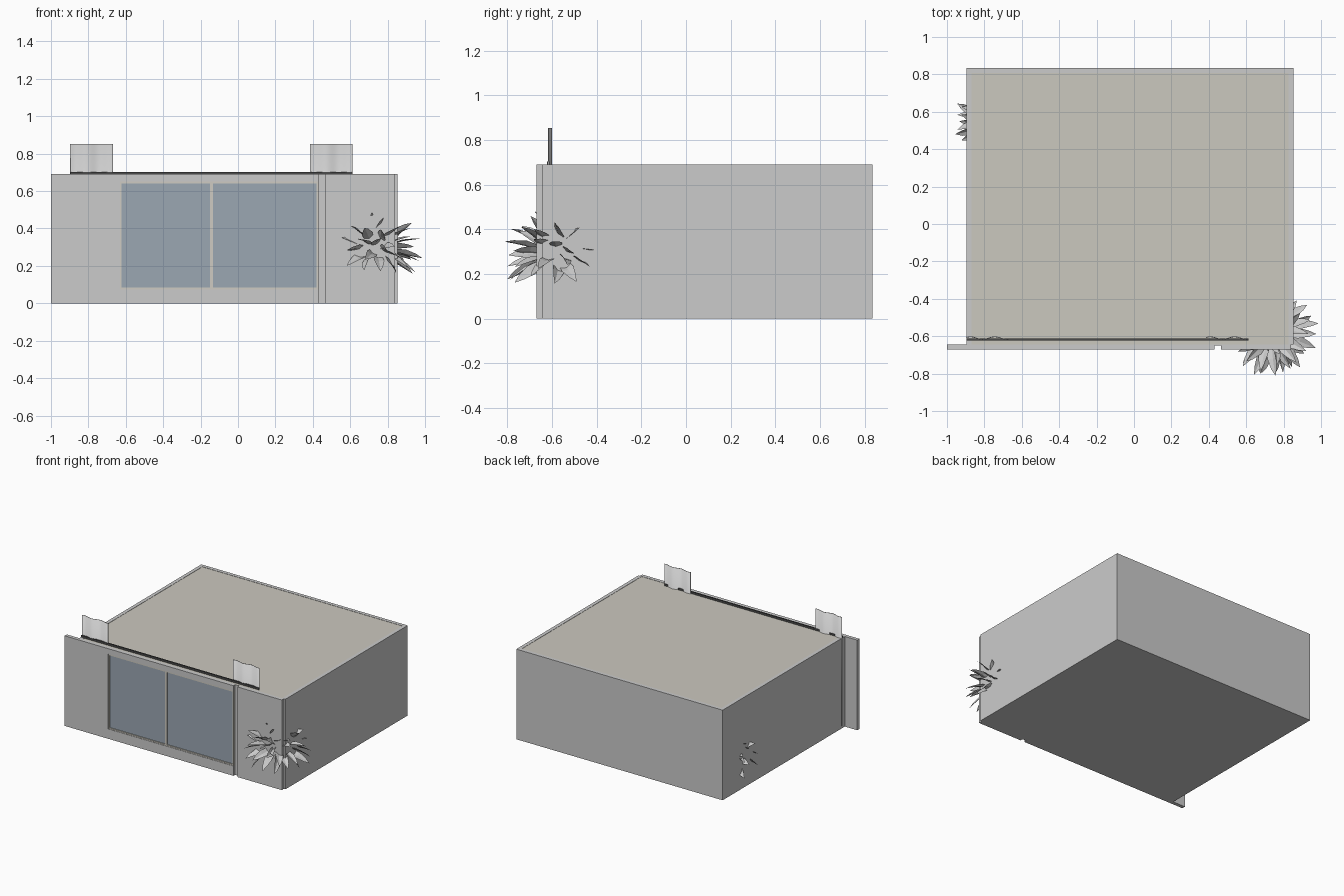
import bpy, math, random
from mathutils import Matrix, Vector

if "Cube" in bpy.data.objects:
    bpy.data.objects.remove(bpy.data.objects["Cube"])

random.seed(4)

def material(name, col):
    m = bpy.data.materials.new(name)
    m.diffuse_color = (*col, 1)
    m.use_nodes = True
    m.node_tree.nodes["Principled BSDF"].inputs["Base Color"].default_value = m.diffuse_color
    return m

CEIL = material("ceiling_beige", (0.60, 0.58, 0.52))
FRAME = material("frame_beige", (0.62, 0.60, 0.54))
GLASS = material("glass_blue", (0.33, 0.39, 0.45))
WOOD = material("floor_wood", (0.45, 0.2, 0.08))
DARK = material("rail_dark", (0.07, 0.07, 0.07))

def mesh_object(name, verts, faces, mat=None):
    me = bpy.data.meshes.new(name)
    me.from_pydata(verts, [], faces)
    me.update()
    ob = bpy.data.objects.new(name, me)
    bpy.context.collection.objects.link(ob)
    if mat:
        me.materials.append(mat)
    return ob

def box(name, x0, x1, y0, y1, z0, z1, mat=None):
    v = [(x, y, z) for x in (x0, x1) for y in (y0, y1) for z in (z0, z1)]
    f = [(0, 1, 3, 2), (4, 6, 7, 5), (0, 4, 5, 1), (2, 3, 7, 6), (0, 2, 6, 4), (1, 5, 7, 3)]
    return mesh_object(name, v, f, mat)

# Room shell
L, R, F, B, H, T = -0.895, 0.853, -0.643, 0.835, 0.69, 0.027
FY = -0.67
box("left_wall", L, L + T, F, B, 0, H)
box("right_wall", R - T, R, F, B, 0, H)
box("back_wall", L + T, R - T, B - T, B, 0, H)
box("floor_slab", L + T, R - T, F, B - T, 0, 0.008)
box("floor_boards", L + T, R - T, F, B - T, 0.008, 0.014, WOOD)
box("ceiling", L + T, R - T, F, B - T, H - 0.02, H - 0.002, CEIL)

# Front wall pieces around the window, with a narrow gap before the right panel
WL, WR, WB, WT = -0.632, 0.43, 0.075, 0.65
box("front_wall_left", -1.0, WL, FY, F, 0, H)
box("front_wall_sill", WL, WR, FY, F, 0, WB)
box("front_wall_header", WL, WR, FY, F, WT, H)
box("front_wall_right", 0.465, 0.84, FY, F, 0, H)
box("gap_backing", WR, 0.465, F - 0.006, F, 0, H)

# Window
fy0, fy1, w = FY + 0.003, F - 0.003, 0.010
box("window_frame_bottom", WL, WR, fy0, fy1, WB, WB + w, FRAME)
box("window_frame_top", WL, WR, fy0, fy1, WT - w, WT, FRAME)
for n, x in (("left", WL), ("right", WR - w), ("middle", -0.15)):
    width = 0.016 if n == "middle" else w
    box("window_frame_" + n, x, x + width, fy0, fy1, WB + w, WT - w, FRAME)
box("window_glass", WL + w, WR - w, FY + 0.010, FY + 0.014, WB + w, WT - w, GLASS)

# Curtain rail and wavy curtains
box("curtain_rail", -0.895, 0.612, -0.622, -0.611, 0.688, 0.703, DARK)

def curtain(name, x0, x1, n=32):
    v, f = [], []
    for i in range(n + 1):
        t = i / n
        y = -0.610 + 0.007 * math.sin(t * math.tau * 1.75 + 0.5)
        x = x0 + (x1 - x0) * t
        v += [(x, y, 0.02), (x, y, 0.853)]
    for i in range(n):
        f.append((2 * i, 2 * i + 2, 2 * i + 3, 2 * i + 1))
    ob = mesh_object(name, v, f)
    ob.data.polygons.foreach_set("use_smooth", [True] * n)
    s = ob.modifiers.new("thickness", 'SOLIDIFY')
    s.thickness, s.offset = 0.004, 0

curtain("curtain_left", -0.897, -0.668)
curtain("curtain_right", 0.385, 0.613)

# Potted plants whose pointed leaves poke through the walls
def plant(name, cx, cy, cz, reach, count=13):
    stations = [(0, 0.006), (0.3, 0.022), (0.62, 0.028), (0.85, 0.016), (1, 0)]
    v, f = [], []
    for tier, elev in enumerate((-24, -5, 14, 33, 62)):
        for k in range(count):
            az = math.tau * (k + 0.37 * tier) / count + random.uniform(-0.12, 0.12)
            el = math.radians(elev + random.uniform(-8, 8))
            length = reach * random.uniform(0.86, 1.03)
            rot = (Matrix.Translation((cx, cy, cz)) @ Matrix.Rotation(az, 4, 'Z')
                   @ Matrix.Rotation(-el, 4, 'Y')
                   @ Matrix.Rotation(random.uniform(-0.9, 0.9), 4, 'X'))
            b = len(v)
            for t, hw in stations:
                arch = 0.06 * length * math.sin(math.pi * t)
                for s in (-1, 0, 1):
                    v.append(rot @ Vector((t * length, s * hw, arch + abs(s) * hw * 0.3)))
            for i in range(len(stations) - 1):
                for s in (0, 1):
                    a = b + 3 * i + s
                    f.append((a, a + 3, a + 4, a + 1))
    mesh_object(name + "_leaves", v, f)
    bpy.ops.mesh.primitive_cone_add(vertices=20, radius1=0.05, radius2=0.07, depth=0.12,
                                    location=(cx, cy, 0.074))
    bpy.context.object.name = name + "_pot"
    bpy.ops.mesh.primitive_cylinder_add(vertices=8, radius=0.012, depth=cz - 0.13,
                                        location=(cx, cy, (cz + 0.13) / 2))
    bpy.context.object.name = name + "_stem"

plant("corner_plant", 0.735, -0.575, 0.275, 0.25)
plant("back_plant", -0.74, 0.55, 0.22, 0.235)
